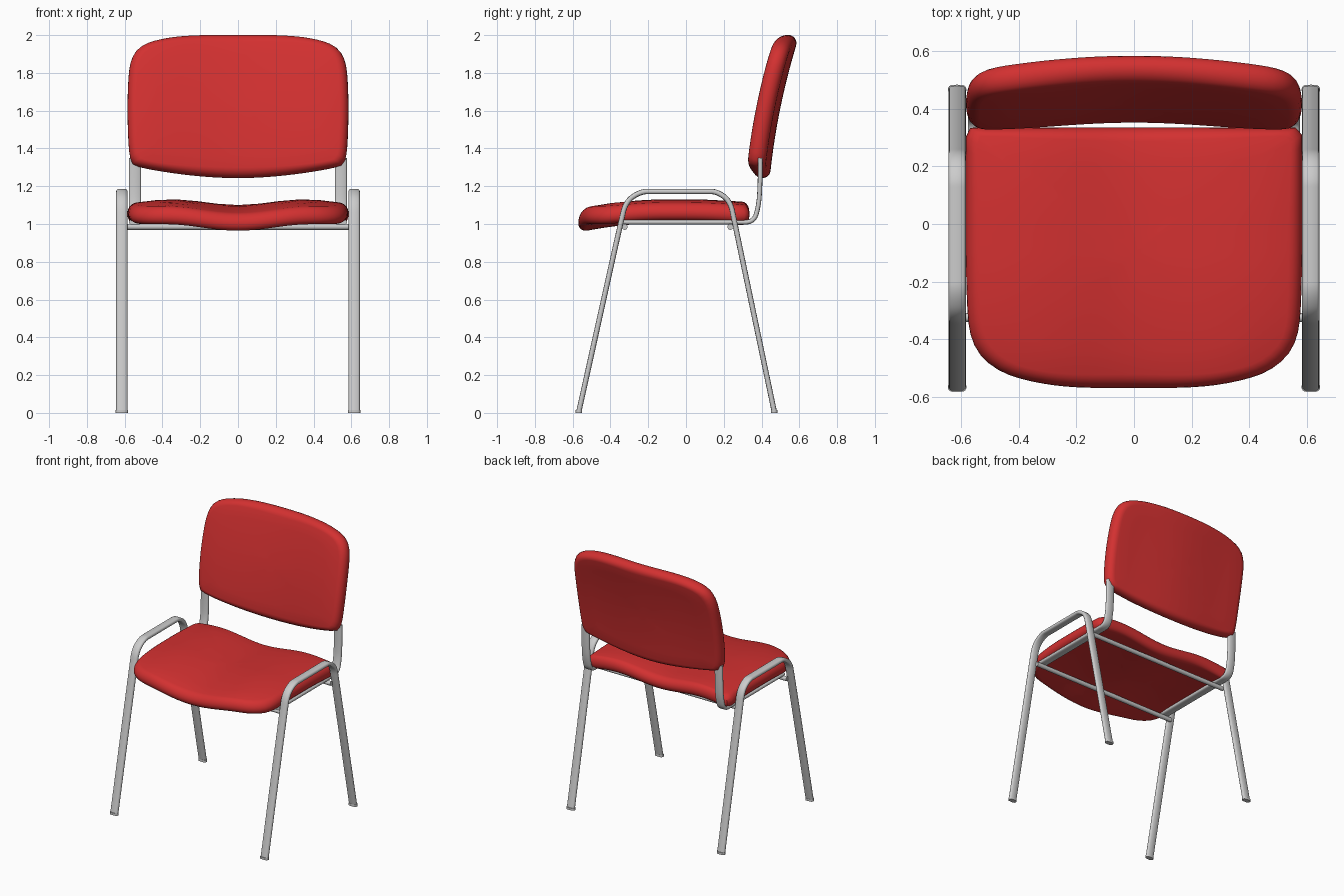
import bpy, math
from mathutils import Vector

if "Cube" in bpy.data.objects:
    bpy.data.objects.remove(bpy.data.objects["Cube"])

red = bpy.data.materials.new("red_fabric")
red.diffuse_color = (0.65, 0.03, 0.03, 1)
red.use_nodes = True
red.node_tree.nodes["Principled BSDF"].inputs["Base Color"].default_value = red.diffuse_color


def make(name, verts, faces, mat=None):
    me = bpy.data.meshes.new(name)
    me.from_pydata(verts, [], faces)
    ob = bpy.data.objects.new(name, me)
    bpy.context.collection.objects.link(ob)
    if mat:
        me.materials.append(mat)
    bpy.ops.object.select_all(action='DESELECT')
    ob.select_set(True)
    bpy.context.view_layer.objects.active = ob
    bpy.ops.object.mode_set(mode='EDIT')
    bpy.ops.mesh.select_all(action='SELECT')
    bpy.ops.mesh.normals_make_consistent(inside=False)
    bpy.ops.object.mode_set(mode='OBJECT')
    bpy.ops.object.shade_smooth_by_angle(angle=math.radians(50))
    return ob


def chaikin(pts, times, closed):
    pts = [Vector(p) for p in pts]
    for _ in range(times):
        pairs = list(zip(pts, pts[1:] + pts[:1])) if closed else list(zip(pts, pts[1:]))
        new = [q for a, b in pairs for q in (a.lerp(b, .25), a.lerp(b, .75))]
        pts = new if closed else [pts[0]] + new[1:-1] + [pts[-1]]
    return pts


def resample(pts, n):
    loop = pts + pts[:1]
    lens = [0]
    for a, b in zip(loop, loop[1:]):
        lens.append(lens[-1] + (b - a).length)
    out, k = [], 0
    for i in range(n):
        d = lens[-1] * i / n
        while lens[k + 1] < d:
            k += 1
        out.append(loop[k].lerp(loop[k + 1], (d - lens[k]) / max(lens[k + 1] - lens[k], 1e-9)))
    return out


def pad(name, half, centre, thick, place):
    """Cushion: mirrored outline, rounded rim, bent by place(u, v, h)."""
    full = half + [(-x, v) for x, v in reversed(half) if x > 0]
    line = resample(chaikin(full, 3, True), 96)
    c, r = Vector(centre), thick / 2
    inner = [.2, .4, .6, .8]
    arc = [math.pi / 2 * (1 - k / 5) for k in range(11)]
    rings = [(s, r, r) for s in inner]
    rings += [(1, r * (1 - math.cos(a)), r * math.sin(a)) for a in arc]
    rings += [(s, r, -r) for s in reversed(inner)]
    verts, n = [place(c.x, c.y, r)], len(line)
    for s, inset, h in rings:
        for p in line:
            d = p - c
            q = c + d * (s * (1 - inset / d.length))
            verts.append(place(q.x, q.y, h))
    verts.append(place(c.x, c.y, -r))
    last = len(verts) - 1
    faces = []
    for i in range(n):
        j = (i + 1) % n
        faces.append((0, 1 + i, 1 + j))
        faces.append((last, last - n + j, last - n + i))
        for k in range(len(rings) - 1):
            a = 1 + k * n
            faces.append((a + i, a + n + i, a + n + j, a + j))
    return make(name, verts, faces, red)


def flat_tube(name, x, path, w, t, smooth=3):
    """Flattened oval tube swept along a (y, z) path at a fixed x."""
    pts = chaikin(path, smooth, False)
    sec = []
    for k in range(16):
        a = 2 * math.pi * k / 16
        ca, sa = math.cos(a), math.sin(a)
        side = 1 if ca > 1e-6 else -1 if ca < -1e-6 else 0
        sec.append((side * (w - t) / 2 + ca * t / 2, sa * t / 2))
    verts, n = [], len(sec)
    for i, p in enumerate(pts):
        tan = (pts[min(i + 1, len(pts) - 1)] - pts[max(i - 1, 0)]).normalized()
        for u, v in sec:
            verts.append((x + u, p.x - tan.y * v, p.y + tan.x * v))
    faces = [(k * n + i, k * n + (i + 1) % n, (k + 1) * n + (i + 1) % n, (k + 1) * n + i)
             for k in range(len(pts) - 1) for i in range(n)]
    faces += [tuple(range(n)), tuple(range(len(verts) - n, len(verts)))]
    return make(name, verts, faces)


# Seat cushion: saddle shaped, dropping at the front
def seat_place(x, y, h):
    z = 1.083 - .015 * (1 + math.cos(math.pi * x / .35))
    z -= .05 * (max(0, -.1 - y) / .47) ** 2 + .015 * (max(0, y) / .33) ** 2
    return (x, y, z + h)


pad("seat", [(0, .335), (.545, .335), (.585, .335), (.585, .29), (.585, -.29), (.562, -.43),
             (.48, -.51), (.37, -.547), (.22, -.57), (0, -.57)], (0, -.1), .095, seat_place)


# Backrest cushion: leaning back, wrapping forward at the sides
def back_place(x, z, h):
    t = (z - 1.24) / .76
    y = .395 + .07 * t + .085 * t * t - .015 * (1 - math.cos(math.pi * x / .585))
    return (x, y + h, z - h * .2)


pad("backrest", [(0, 2.0), (.22, 2.0), (.39, 1.985), (.52, 1.945), (.57, 1.87), (.583, 1.75),
                 (.586, 1.55), (.575, 1.33), (.535, 1.30), (.25, 1.255), (0, 1.24)],
    (0, 1.62), .095, back_place)

# Side frames, feet and backrest supports, left and right
for side, s in (("left", -1), ("right", 1)):
    flat_tube(f"{side}_leg_frame", s * .615,
              [(-.567, .008), (-.345, 1.01), (-.318, 1.12), (-.24, 1.172), (-.17, 1.172),
               (.10, 1.172), (.165, 1.172), (.235, 1.12), (.257, 1.01), (.467, .008)], .06, .028)
    for part, y in (("front", -.567), ("back", .467)):
        flat_tube(f"{side}_{part}_foot", s * .615, [(y, 0), (y, .016)], .065, .035, 0)
    flat_tube(f"{side}_seat_rail_and_back_support", s * .545,
              [(-.335, 1.01), (.27, 1.01), (.36, 1.01), (.385, 1.10), (.392, 1.2), (.394, 1.35)],
              .064, .025)

# Cross rods under the seat
for part, y in (("front", -.325), ("back", .235)):
    bpy.ops.mesh.primitive_cylinder_add(vertices=20, radius=.016, depth=1.2,
                                        location=(0, y, .985), rotation=(0, math.pi / 2, 0))
    bpy.context.object.name = f"{part}_cross_rod"
    bpy.ops.object.shade_smooth_by_angle(angle=math.radians(50))
